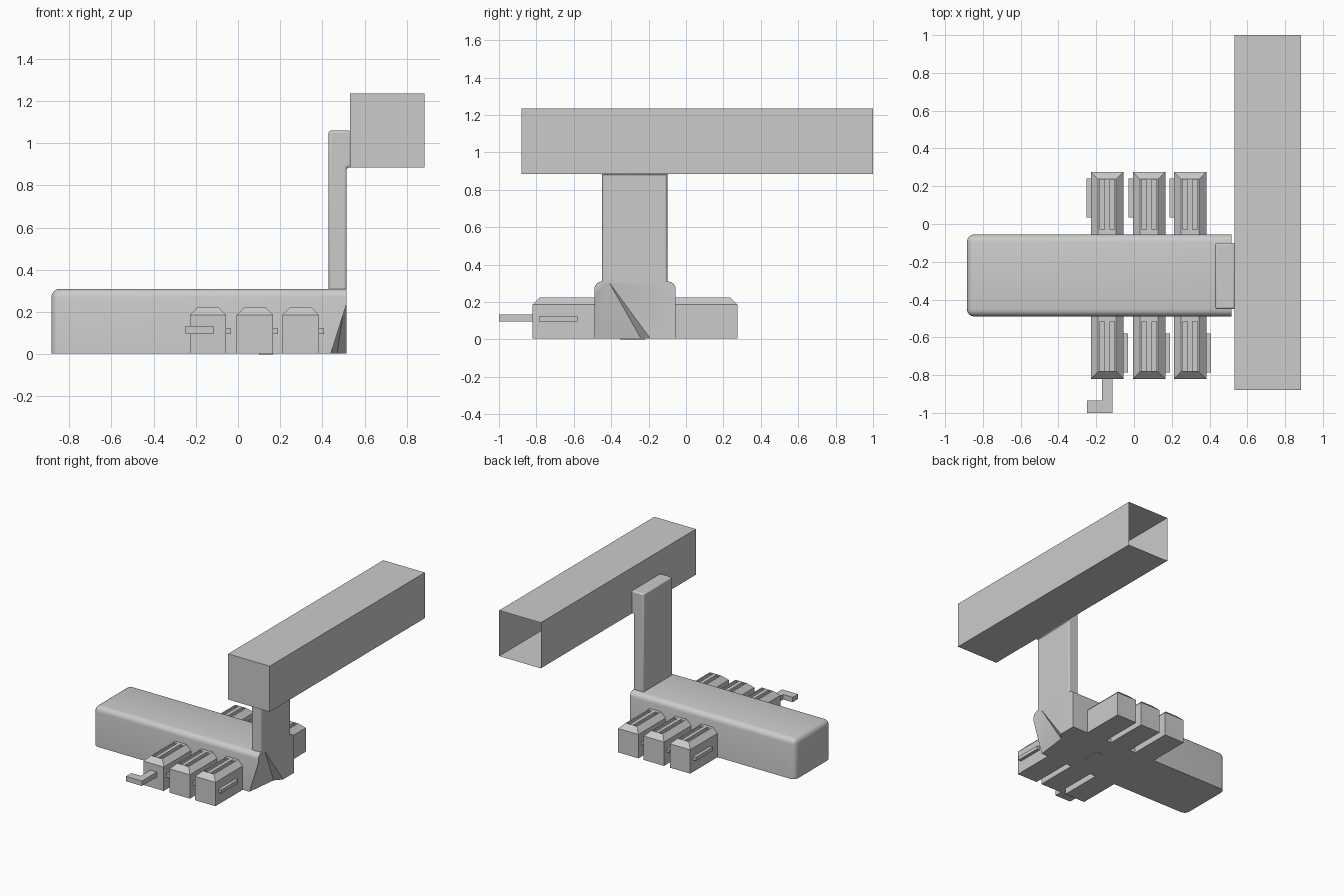
import bpy, bmesh

cube = bpy.data.objects.get("Cube")
if cube:
    bpy.data.objects.remove(cube, do_unlink=True)

grey = bpy.data.materials.new("plain_grey")
grey.use_nodes = True
grey.diffuse_color = (0.6, 0.6, 0.6, 1)
grey.node_tree.nodes["Principled BSDF"].inputs["Base Color"].default_value = (0.6, 0.6, 0.6, 1)


def finish(name, bm):
    bmesh.ops.recalc_face_normals(bm, faces=bm.faces)
    mesh = bpy.data.meshes.new(name)
    bm.to_mesh(mesh)
    bm.free()
    mesh.materials.append(grey)
    obj = bpy.data.objects.new(name, mesh)
    bpy.context.collection.objects.link(obj)
    return obj


def box_mesh(lo, hi):
    bm = bmesh.new()
    bmesh.ops.create_cube(bm, size=1)
    for v in bm.verts:
        v.co = [(a + b) / 2 + c * (b - a) for a, b, c in zip(lo, hi, v.co)]
    return bm


def box(name, lo, hi):
    return finish(name, box_mesh(lo, hi))


def prism(name, points, place, vector):
    bm = bmesh.new()
    face = bm.faces.new([bm.verts.new(place(a, b)) for a, b in points])
    ext = bmesh.ops.extrude_face_region(bm, geom=[face])
    moved = [g for g in ext["geom"] if isinstance(g, bmesh.types.BMVert)]
    bmesh.ops.translate(bm, verts=moved, vec=vector)
    return finish(name, bm)


def activate(obj):
    bpy.ops.object.select_all(action="DESELECT")
    obj.select_set(True)
    bpy.context.view_layer.objects.active = obj


def smooth(obj):
    activate(obj)
    bpy.ops.object.shade_smooth_by_angle(angle=0.6)


def cut(obj, cutter):
    mod = obj.modifiers.new("cut", "BOOLEAN")
    mod.operation = "DIFFERENCE"
    mod.solver = "EXACT"
    mod.object = cutter
    activate(obj)
    bpy.ops.object.modifier_apply(modifier=mod.name)
    bpy.data.objects.remove(cutter, do_unlink=True)


BASE = 0.004
FRONT, BACK = -0.49, -0.055
END = 0.515
MID = (FRONT + BACK) / 2

# Main body: rounded on top and at the far end, square at the post end
bm = box_mesh((-0.885, FRONT, BASE), (END, BACK, 0.31))
rounded = []
for e in bm.edges:
    m = (e.verts[0].co + e.verts[1].co) / 2
    along_z = abs(e.verts[0].co.z - e.verts[1].co.z) > 0.1
    if (m.z > 0.3 and m.x < 0.5) or (along_z and m.x < 0):
        rounded.append(e)
bmesh.ops.bevel(bm, geom=rounded, offset=0.04, segments=4, profile=0.5, affect="EDGES")
body = finish("body", bm)

# Faceted notch in the front lower corner
bm = bmesh.new()
for p in [(END, FRONT, 0.24), (END, -0.41, 0.303), (0.44, FRONT, BASE),
          (0.47, -0.24, BASE), (END, -0.19, BASE), (0.6, -0.6, -0.1)]:
    bm.verts.new(p)
bmesh.ops.convex_hull(bm, input=bm.verts)
notch = finish("notch_cutter", bm)
notch.hide_render = True
cut(body, notch)
smooth(body)

# Post with a head that reaches the beam
post = prism("post", [(0.43, 0.29), (END, 0.29), (END, 0.885), (0.535, 0.885),
                      (0.535, 1.06), (0.43, 1.06)],
             lambda x, z: (x, -0.45, z), (0, 0.35, 0))
bev = post.modifiers.new("soft_edges", "BEVEL")
bev.width = 0.013
bev.segments = 3
smooth(post)

# Hollow beam, open at the back
bm = box_mesh((0.532, -0.88, 0.885), (0.885, 1.0, 1.235))
bmesh.ops.delete(bm, geom=[f for f in bm.faces if f.calc_center_median().y > 0.9],
                 context="FACES_ONLY")
beam = finish("beam", bm)
if sum(p.normal.z * p.center.z for p in beam.data.polygons) < 0:
    beam.data.flip_normals()

# Pods on both sides, with chamfered tops, twin slots and a side rail
HALF, REACH, TOP, CH = 0.086, 0.33, 0.225, 0.038
for side, label in ((-1, "front"), (1, "back")):
    wall = FRONT if side < 0 else BACK
    for i, cx in enumerate((-0.142, 0.08, 0.297)):
        outer = wall + side * REACH
        inner = wall - side * 0.02
        bm = box_mesh((cx - HALF, min(inner, outer), BASE), (cx + HALF, max(inner, outer), TOP))
        edges = []
        for e in bm.edges:
            m = (e.verts[0].co + e.verts[1].co) / 2
            if m.z > TOP - 0.01 and abs(m.y - inner) > 0.01:
                edges.append(e)
        bmesh.ops.bevel(bm, geom=edges, offset=CH, segments=1, affect="EDGES")
        pod = finish(f"{label}_pod_{i + 1}", bm)
        for s in (-1, 1):
            ys = sorted((wall + side * 0.025, outer - side * (CH + 0.002)))
            xs = sorted((cx + s * 0.014, cx + s * 0.038))
            slot = box("slot_cutter", (xs[0], ys[0], TOP - 0.025), (xs[1], ys[1], TOP + 0.05))
            slot.hide_render = True
            cut(pod, slot)
        xs = sorted((cx - side * (HALF - 0.005), cx - side * (HALF + 0.024)))
        ys = sorted((outer - side * 0.035, outer - side * 0.24))
        box(f"{label}_rail_{i + 1}", (xs[0], ys[0], 0.095), (xs[1], ys[1], 0.122))

# Bent handle on the first front pod
prism("bent_handle", [(-0.17, -0.81), (-0.17, -0.935), (-0.25, -0.935), (-0.25, -1.0),
                      (-0.115, -1.0), (-0.115, -0.81)],
      lambda x, y: (x, y, 0.095), (0, 0, 0.038))

# Small pad under the body
box("under_pad", (0.1, -0.35, 0), (0.165, -0.22, BASE + 0.004))
